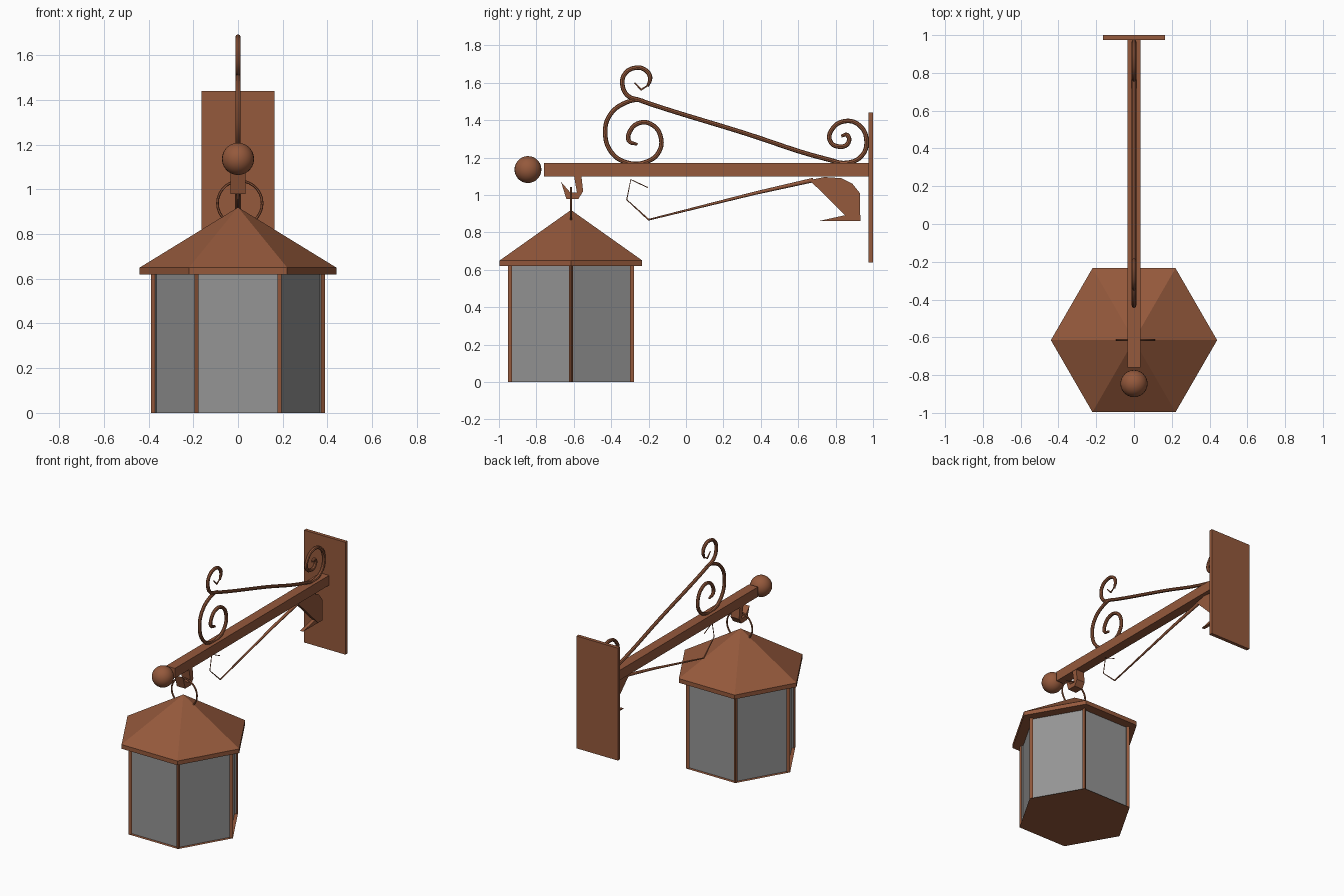
import bpy, bmesh, math
from mathutils import Vector

if "Cube" in bpy.data.objects:
    bpy.data.objects.remove(bpy.data.objects["Cube"])

def material(name, col):
    m = bpy.data.materials.new(name)
    m.diffuse_color = (*col, 1)
    m.use_nodes = True
    m.node_tree.nodes["Principled BSDF"].inputs["Base Color"].default_value = m.diffuse_color
    return m

RUST = material("rust_brown", (0.30, 0.10, 0.045))
GLASS = material("grey_glass", (0.30, 0.30, 0.30))
LY = -0.615  # lantern centre on y

def finish(name, bm, mats=(RUST,)):
    bmesh.ops.recalc_face_normals(bm, faces=bm.faces[:])
    me = bpy.data.meshes.new(name)
    bm.to_mesh(me)
    bm.free()
    ob = bpy.data.objects.new(name, me)
    bpy.context.collection.objects.link(ob)
    for m in mats:
        me.materials.append(m)
    return ob

def smooth(ob):
    bpy.ops.object.select_all(action='DESELECT')
    ob.select_set(True)
    bpy.context.view_layer.objects.active = ob
    bpy.ops.object.shade_smooth_by_angle(angle=math.radians(40))

def box(name, lo, hi):
    bm = bmesh.new()
    bmesh.ops.create_cube(bm, size=1)
    for v in bm.verts:
        v.co = Vector([(a + b) / 2 + c * (b - a) for a, b, c in zip(lo, hi, v.co)])
    return finish(name, bm)

def hex_ring(bm, r, z):
    return [bm.verts.new((r * math.cos(i * math.pi / 3), LY + r * math.sin(i * math.pi / 3), z))
            for i in range(6)]

def plate(name, outline, half):
    # (y, z) outline extruded across x
    bm = bmesh.new()
    f = bm.faces.new([bm.verts.new((-half, y, z)) for y, z in outline])
    new = bmesh.ops.extrude_face_region(bm, geom=[f])["geom"]
    for v in new:
        if isinstance(v, bmesh.types.BMVert):
            v.co.x = half
    return finish(name, bm)

def rod(name, pts, r, kind='BEZIER', radii=None, tip=0.6):
    # round bar swept along a (y, z) path
    cu = bpy.data.curves.new(name, 'CURVE')
    cu.dimensions = '3D'
    cu.bevel_depth, cu.bevel_resolution, cu.resolution_u = r, 2, 6
    cu.use_fill_caps = True
    sp = cu.splines.new(kind)
    seq = sp.bezier_points if kind == 'BEZIER' else sp.points
    seq.add(len(pts) - 1)
    for i, (p, (y, z)) in enumerate(zip(seq, pts)):
        if kind == 'BEZIER':
            p.co = (0, y, z)
            p.handle_left_type = p.handle_right_type = 'AUTO'
        else:
            p.co = (0, y, z, 1)
        p.radius = radii[i] if radii else (tip if i in (0, len(pts) - 1) else 1)
    cu.materials.append(RUST)
    ob = bpy.data.objects.new(name, cu)
    bpy.context.collection.objects.link(ob)
    bpy.ops.object.select_all(action='DESELECT')
    ob.select_set(True)
    bpy.context.view_layer.objects.active = ob
    bpy.ops.object.convert(target='MESH')
    if kind == 'BEZIER':
        smooth(bpy.context.object)

# lantern body: hexagonal prism with recessed glass panes
bm = bmesh.new()
a, b = hex_ring(bm, 0.39, 0), hex_ring(bm, 0.39, 0.65)
bm.faces.new(a[::-1])
bm.faces.new(b)
sides = [bm.faces.new((a[i], a[(i + 1) % 6], b[(i + 1) % 6], b[i])) for i in range(6)]
bmesh.ops.inset_individual(bm, faces=sides, thickness=0.032)
bmesh.ops.inset_individual(bm, faces=sides, thickness=0.0, depth=-0.022)
for f in sides:
    f.material_index = 1
finish("lantern_body", bm, (RUST, GLASS))

# lantern roof: rim plus pyramid
bm = bmesh.new()
a, b = hex_ring(bm, 0.44, 0.62), hex_ring(bm, 0.44, 0.65)
top = bm.verts.new((0, LY, 0.92))
bm.faces.new(a[::-1])
for i in range(6):
    j = (i + 1) % 6
    bm.faces.new((a[i], a[j], b[j], b[i]))
    bm.faces.new((b[i], b[j], top))
finish("lantern_roof", bm)

# hanging ring through the roof tip
bpy.ops.mesh.primitive_torus_add(major_segments=28, minor_segments=6, major_radius=0.1,
                                 minor_radius=0.006, location=(0.008, LY, 0.938),
                                 rotation=(math.pi / 2, 0, 0))
ring = bpy.context.object
ring.name = "hanging_ring"
ring.data.materials.append(RUST)
smooth(ring)

# chunky hook under the arm
plate("arm_hook", [(-0.60, 1.11), (-0.56, 1.11), (-0.55, 1.02), (-0.575, 0.98), (-0.64, 0.98),
                   (-0.668, 1.07), (-0.62, 1.015), (-0.583, 1.012)], 0.033)

# wall plate, arm and end ball
box("wall_plate", (-0.163, 0.975, 0.64), (0.163, 1.0, 1.44))
box("arm", (-0.035, -0.76, 1.10), (0.035, 0.98, 1.17))
bm = bmesh.new()
bmesh.ops.create_uvsphere(bm, u_segments=24, v_segments=14, radius=0.072)
bmesh.ops.translate(bm, verts=bm.verts[:], vec=(0, -0.845, 1.136))
smooth(finish("end_ball", bm))

# upper long scroll, curled at both ends
rod("long_scroll", [(-0.215, 1.60), (-0.24, 1.57), (-0.205, 1.58), (-0.192, 1.63), (-0.22, 1.67),
                    (-0.27, 1.68), (-0.325, 1.65), (-0.34, 1.59), (-0.31, 1.53), (-0.25, 1.508),
                    (-0.17, 1.48), (0.3, 1.335), (0.76, 1.19), (0.86, 1.172), (0.94, 1.21),
                    (0.965, 1.29), (0.93, 1.37), (0.85, 1.395), (0.78, 1.35), (0.77, 1.29),
                    (0.81, 1.26), (0.865, 1.275), (0.862, 1.32), (0.83, 1.315)][2:], 0.012)

# upper front scroll
rod("front_scroll", [(-0.23, 1.51), (-0.32, 1.495), (-0.405, 1.43), (-0.432, 1.34), (-0.40, 1.23),
                     (-0.31, 1.172), (-0.21, 1.178), (-0.145, 1.23), (-0.135, 1.31),
                     (-0.18, 1.375), (-0.25, 1.385), (-0.30, 1.34), (-0.305, 1.29),
                     (-0.26, 1.27)], 0.012)
rod("small_scroll_tip", [(-0.205, 1.585), (-0.24, 1.563), (-0.275, 1.60)], 0.006, 'POLY')

# lower brace: faceted thin bar and leaf near the wall
rod("lower_brace", [(-0.205, 1.04), (-0.295, 1.083), (-0.317, 0.975), (-0.20, 0.868),
                    (0.37, 1.01), (0.68, 1.08)], 0.01, 'POLY',
    radii=[0.3, 0.3, 0.3, 0.5, 0.9, 1.2])
plate("brace_leaf", [(0.66, 1.08), (0.74, 1.096), (0.83, 1.09), (0.89, 1.06), (0.93, 1.01),
                     (0.932, 0.868), (0.875, 0.868)], 0.014)
plate("brace_leaf_tip", [(0.715, 0.862), (0.85, 0.892), (0.932, 0.875), (0.932, 0.86)], 0.012)
